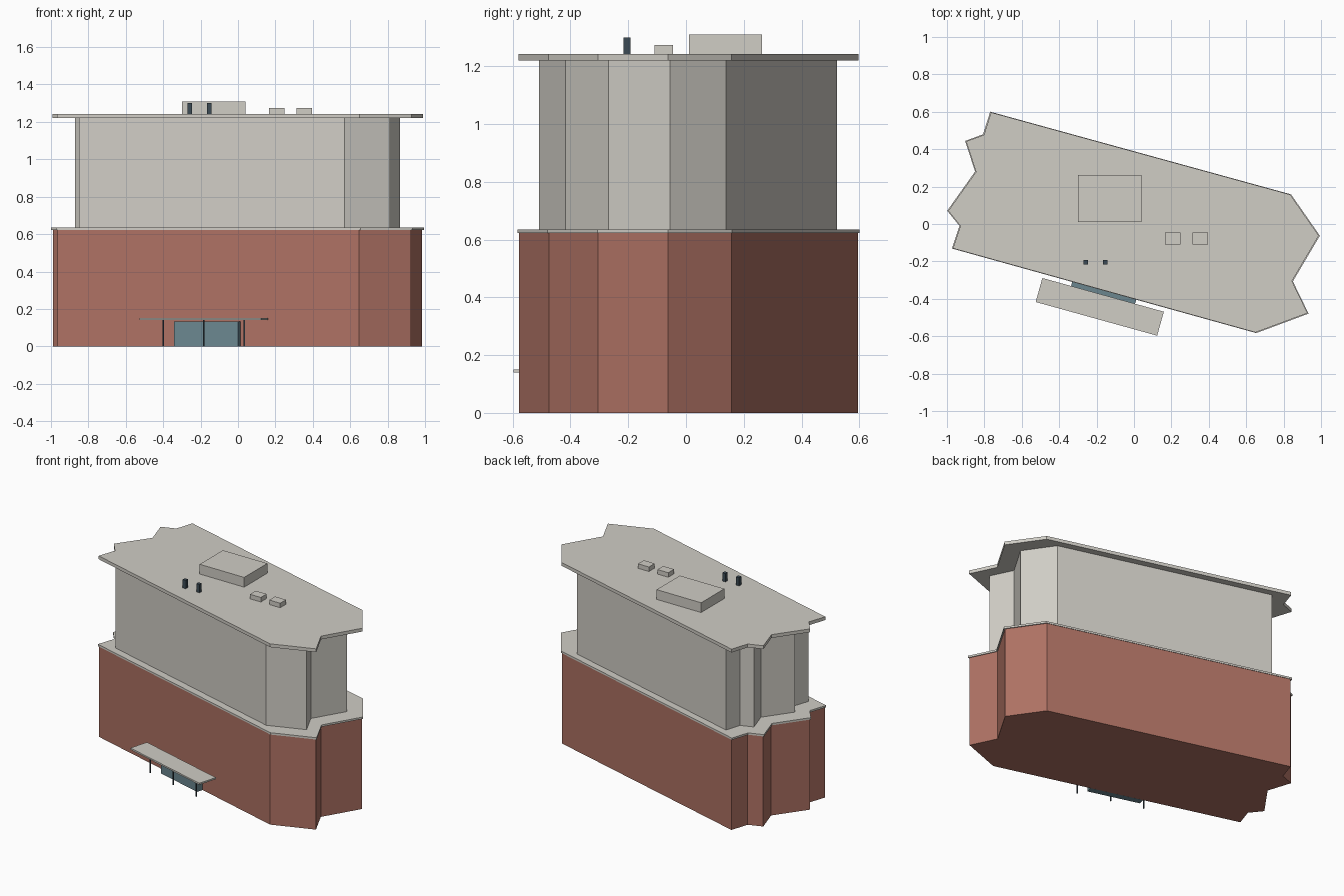
import bpy, bmesh
from math import radians, cos, sin
from mathutils import Vector

if "Cube" in bpy.data.objects:
    bpy.data.objects.remove(bpy.data.objects["Cube"])

def material(name, rgb):
    m = bpy.data.materials.new(name)
    m.diffuse_color = (*rgb, 1)
    m.use_nodes = True
    m.node_tree.nodes["Principled BSDF"].inputs["Base Color"].default_value = m.diffuse_color
    return m

BRICK = material("brick", (0.42, 0.165, 0.125))
STONE = material("stone", (0.63, 0.61, 0.56))
GLASS = material("glass", (0.147, 0.24, 0.275))
DARK = material("dark_metal", (0.045, 0.07, 0.09))

# Footprint shared by every storey, with jagged ends
PLAN = [(-0.965, -0.13), (0.648, -0.578), (0.925, -0.475), (0.842, -0.304),
        (0.985, -0.062), (0.832, 0.157), (-0.762, 0.595), (-0.8, 0.475),
        (-0.895, 0.44), (-0.842, 0.278), (-0.99, 0.07), (-0.925, -0.01)]

def add_mesh(name, bm, mat):
    bmesh.ops.recalc_face_normals(bm, faces=bm.faces)
    me = bpy.data.meshes.new(name)
    bm.to_mesh(me)
    bm.free()
    me.materials.append(mat)
    ob = bpy.data.objects.new(name, me)
    bpy.context.collection.objects.link(ob)
    return ob

def storey(name, scale, z0, z1, mat):
    bm = bmesh.new()
    face = bm.faces.new([bm.verts.new((x * scale, y * scale, z0)) for x, y in PLAN])
    top = bmesh.ops.extrude_face_region(bm, geom=[face], use_keep_orig=True)["geom"]
    bmesh.ops.translate(bm, vec=(0, 0, z1 - z0),
                        verts=[v for v in top if isinstance(v, bmesh.types.BMVert)])
    return add_mesh(name, bm, mat)

def box(name, centre, size, z0, z1, mat, angle=0):
    bm = bmesh.new()
    bmesh.ops.create_cube(bm, size=1)
    bmesh.ops.scale(bm, vec=(size[0], size[1], z1 - z0), verts=bm.verts)
    ob = add_mesh(name, bm, mat)
    ob.location = (centre[0], centre[1], (z0 + z1) / 2)
    ob.rotation_euler.z = angle
    return ob

# Main masses and slabs
storey("brick_base", 1.0, 0, 0.625, BRICK)
storey("terrace_slab", 1.009, 0.622, 0.635, STONE)
storey("upper_block", 0.88, 0.63, 1.222, STONE)
storey("roof_slab", 1.003, 1.22, 1.243, STONE)

# Rooftop plant
box("roof_plant_room", (-0.13, 0.137), (0.338, 0.252), 1.24, 1.31, STONE)
for i, x in enumerate((0.208, 0.355)):
    box(f"roof_unit_{i + 1}", (x, -0.077), (0.083, 0.063), 1.24, 1.274, STONE)
for i, x in enumerate((-0.257, -0.153)):
    box(f"roof_vent_{i + 1}", (x, -0.205), (0.024, 0.024), 1.24, 1.3, DARK)

# Entrance, laid out along the slanted front wall
ANGLE = radians(-15.5)
ALONG = Vector((cos(ANGLE), sin(ANGLE)))
INWARD = Vector((-sin(ANGLE), cos(ANGLE)))
CENTRE = Vector((-0.183, -0.443))
box("entrance_canopy", CENTRE, (0.674, 0.133), 0.14, 0.151, STONE, ANGLE)
box("entrance_doors", CENTRE + INWARD * 0.07, (0.355, 0.044), 0, 0.132, GLASS, ANGLE)
for i, t in enumerate((-0.225, 0, 0.225)):
    box(f"canopy_post_{i + 1}", CENTRE + ALONG * t, (0.007, 0.007), 0, 0.141, DARK, ANGLE)
